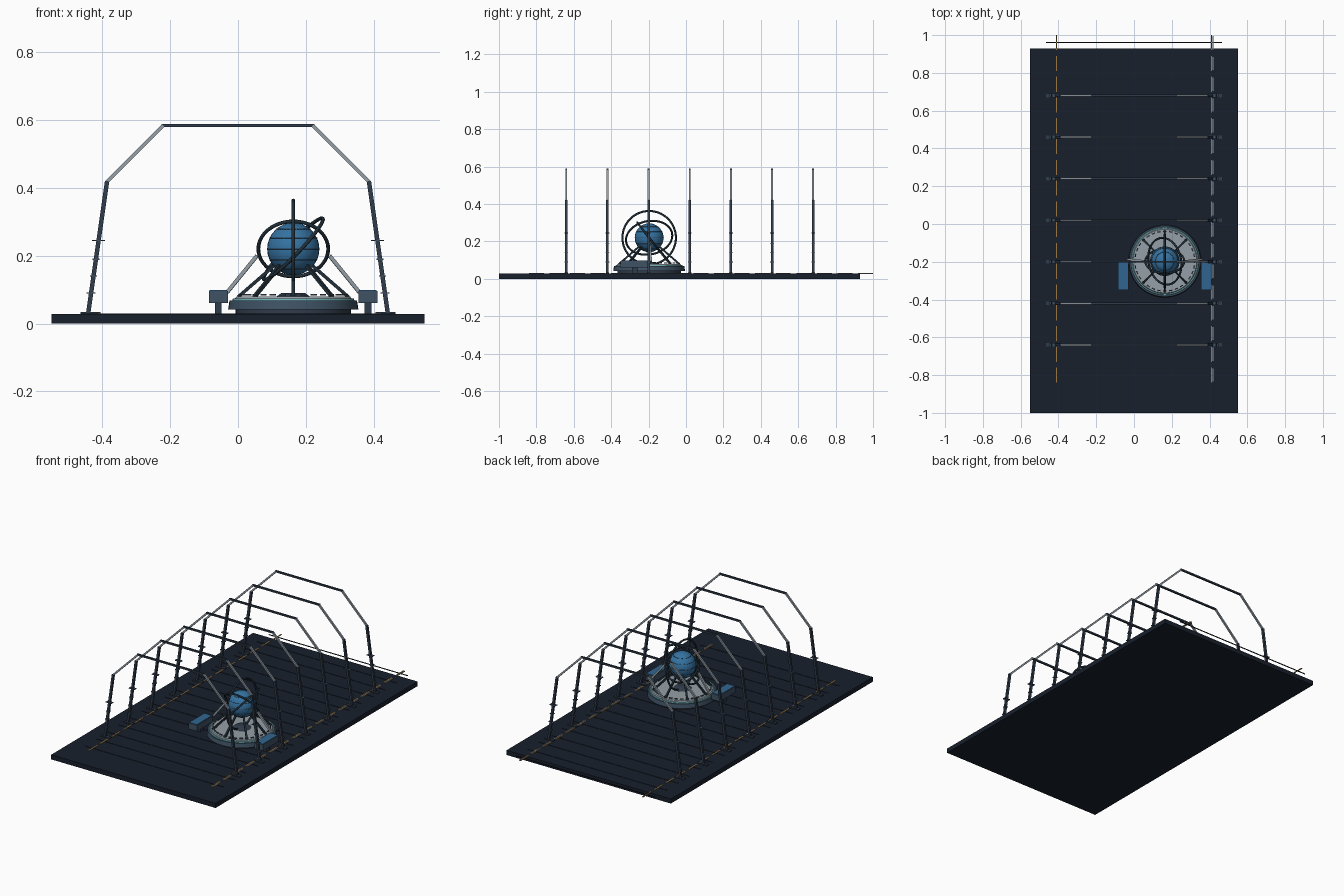
import bpy, bmesh, math
from mathutils import Vector, Matrix

if "Cube" in bpy.data.objects:
    bpy.data.objects.remove(bpy.data.objects["Cube"])

def mat(name, c):
    m = bpy.data.materials.new(name)
    m.diffuse_color = (*c, 1)
    m.use_nodes = True
    m.node_tree.nodes["Principled BSDF"].inputs["Base Color"].default_value = m.diffuse_color
    return m

FLOOR = mat("near_black", (0.009, 0.014, 0.025))
DARK = mat("dark_steel", (0.03, 0.045, 0.07))
RINGM = mat("ring_steel", (0.015, 0.028, 0.04))
SLATE = mat("slate", (0.05, 0.085, 0.13))
LIGHT = mat("light_steel", (0.30, 0.35, 0.39))
BLUE = mat("globe_blue", (0.035, 0.17, 0.36))
PANEL = mat("panel_blue", (0.03, 0.13, 0.28))
TEAL = mat("teal", (0.15, 0.42, 0.45))
AMBER = mat("amber", (0.35, 0.19, 0.05))

def finish(name, bm, m, smooth=False):
    me = bpy.data.meshes.new(name)
    bm.to_mesh(me)
    bm.free()
    ob = bpy.data.objects.new(name, me)
    bpy.context.collection.objects.link(ob)
    me.materials.append(m)
    if smooth:
        bpy.context.view_layer.objects.active = ob
        ob.select_set(True)
        bpy.ops.object.shade_smooth_by_angle(angle=math.radians(40))
        ob.select_set(False)
    return ob

def add_box(bm, c, s, rot=0):
    M = Matrix.Translation(c) @ Matrix.Rotation(rot, 4, 'Z') @ Matrix.Diagonal((*s, 1))
    bmesh.ops.create_cube(bm, size=1, matrix=M)

def boxes(name, items, m):
    bm = bmesh.new()
    for it in items:
        add_box(bm, *it)
    return finish(name, bm, m)

def add_beam(bm, a, b, w):
    # square bar between two points
    a, b = Vector(a), Vector(b)
    d = b - a
    M = Matrix.Translation((a + b) / 2) @ d.to_track_quat('Z', 'Y').to_matrix().to_4x4()
    bmesh.ops.create_cube(bm, size=1, matrix=M @ Matrix.Diagonal((w, w, d.length, 1)))

def beams(name, segs, w, m):
    bm = bmesh.new()
    for a, b in segs:
        add_beam(bm, a, b, w)
    return finish(name, bm, m)

def disc(name, r1, r2, z0, z1, m):
    bm = bmesh.new()
    bmesh.ops.create_cone(bm, cap_ends=True, segments=48, radius1=r1, radius2=r2, depth=z1 - z0,
                          matrix=Matrix.Translation((CX, CY, (z0 + z1) / 2)))
    return finish(name, bm, m, True)

def ring(name, R, r, rot, m, loc):
    bpy.ops.mesh.primitive_torus_add(major_radius=R, minor_radius=r, major_segments=56,
                                     minor_segments=8, location=loc, rotation=rot)
    ob = bpy.context.object
    ob.name = name
    ob.data.materials.append(m)
    bpy.ops.object.shade_smooth_by_angle(angle=math.radians(60))
    return ob

# floor slab, cross seams and dashed guide lights
boxes("floor", [((0, -0.035, 0.014), (1.1, 1.93, 0.028))], FLOOR)
boxes("floor_seams", [((0, 0.96 - i * 0.11, 0.0285), (0.93, 0.006, 0.003)) for i in range(17)], FLOOR)
for side, nm in ((-1, "left"), (1, "right")):
    boxes(nm + "_guide_dashes",
          [((side * 0.41, -0.80 + i * 0.11, 0.029), (0.007, 0.08, 0.003)) for i in range(17)], AMBER)
boxes("right_conduit", [((0.418, -0.80 + i * 0.11, 0.029), (0.004, 0.07, 0.003)) for i in range(17)], LIGHT)

# seven hall arches
for i in range(7):
    y = -0.64 + i * 0.22
    n = str(i + 1)
    P = lambda s, x, z: (s * x, y, z)
    S = (-1, 1)
    beams("arch_legs_" + n, [(P(s, 0.442, 0.028), P(s, 0.386, 0.42)) for s in S], 0.013, DARK)
    beams("arch_haunches_" + n, [(P(s, 0.388, 0.416), P(s, 0.22, 0.584)) for s in S], 0.010, LIGHT)
    beams("arch_crown_" + n, [(P(-1, 0.225, 0.584), P(1, 0.225, 0.584))], 0.010, DARK)
    boxes("arch_feet_" + n, [(P(s, 0.435, 0.031), (0.06, 0.018, 0.006)) for s in S], DARK)
    boxes("arch_clamps_" + n, [(P(s, 0.442 - (z - 0.03) * 0.143, z), (w, 0.02, 0.004))
                               for s in S for z, w in ((0.09, 0.026), (0.14, 0.02), (0.19, 0.02), (0.245, 0.038))], SLATE)

# round dais
CX, CY, CZ = 0.163, -0.197, 0.22
disc("dais_foot", 0.17, 0.17, 0.028, 0.042, DARK)
disc("dais_base", 0.192, 0.188, 0.042, 0.068, SLATE)
disc("dais_rim", 0.180, 0.178, 0.068, 0.074, TEAL)
disc("dais_top", 0.172, 0.168, 0.074, 0.079, LIGHT)
marks = []
for k in range(32):
    a = k * math.tau / 32
    marks.append(((CX + 0.158 * math.cos(a), CY + 0.158 * math.sin(a), 0.085), (0.006, 0.018, 0.005), a))
boxes("dais_marks", marks, SLATE)
disc("dais_hub", 0.05, 0.035, 0.079, 0.09, DARK)

# struts carrying the globe cage
segs = []
for k in range(8):
    c, s = math.cos(k * math.pi / 4), math.sin(k * math.pi / 4)
    segs.append(((CX + 0.163 * c, CY + 0.163 * s, 0.078), (CX + 0.055 * c, CY + 0.055 * s, 0.172)))
beams("cage_struts", segs, 0.010, RINGM)
beams("side_braces", [((CX + s * 0.195, CY + 0.01, 0.092), (CX + s * 0.107, CY, 0.20)) for s in (-1, 1)], 0.011, LIGHT)

# globe with latitude lines
bpy.ops.mesh.primitive_uv_sphere_add(segments=32, ring_count=16, radius=0.077, location=(CX, CY, CZ))
g = bpy.context.object
g.name = "globe"
g.data.materials.append(BLUE)
bpy.ops.object.shade_smooth()
for k, lat in enumerate((-50, -25, 0, 25, 50)):
    t = math.radians(lat)
    ring("globe_line_%d" % (k + 1), 0.077 * math.cos(t), 0.0012, (0, 0, 0), SLATE,
         (CX, CY, CZ + 0.077 * math.sin(t)))

# three nested rings
C = (CX, CY, CZ)
ring("outer_ring", 0.143, 0.0055, (0, math.pi / 2, 0), RINGM, C)
ring("tilted_ring", 0.125, 0.0055, (math.radians(8), math.radians(-46), 0), RINGM, C)
ring("inner_ring", 0.103, 0.0055, (math.radians(-52), 0, 0), RINGM, C)

# two control consoles
for x, nm in ((-0.058, "left"), (0.383, "right")):
    boxes(nm + "_console", [((x, -0.275, 0.078), (0.056, 0.15, 0.036))], SLATE)
    boxes(nm + "_console_panel", [((x, -0.275, 0.0975), (0.052, 0.145, 0.004))], PANEL)
    boxes(nm + "_console_stem", [((x, -0.275, 0.045), (0.02, 0.03, 0.034))], DARK)
